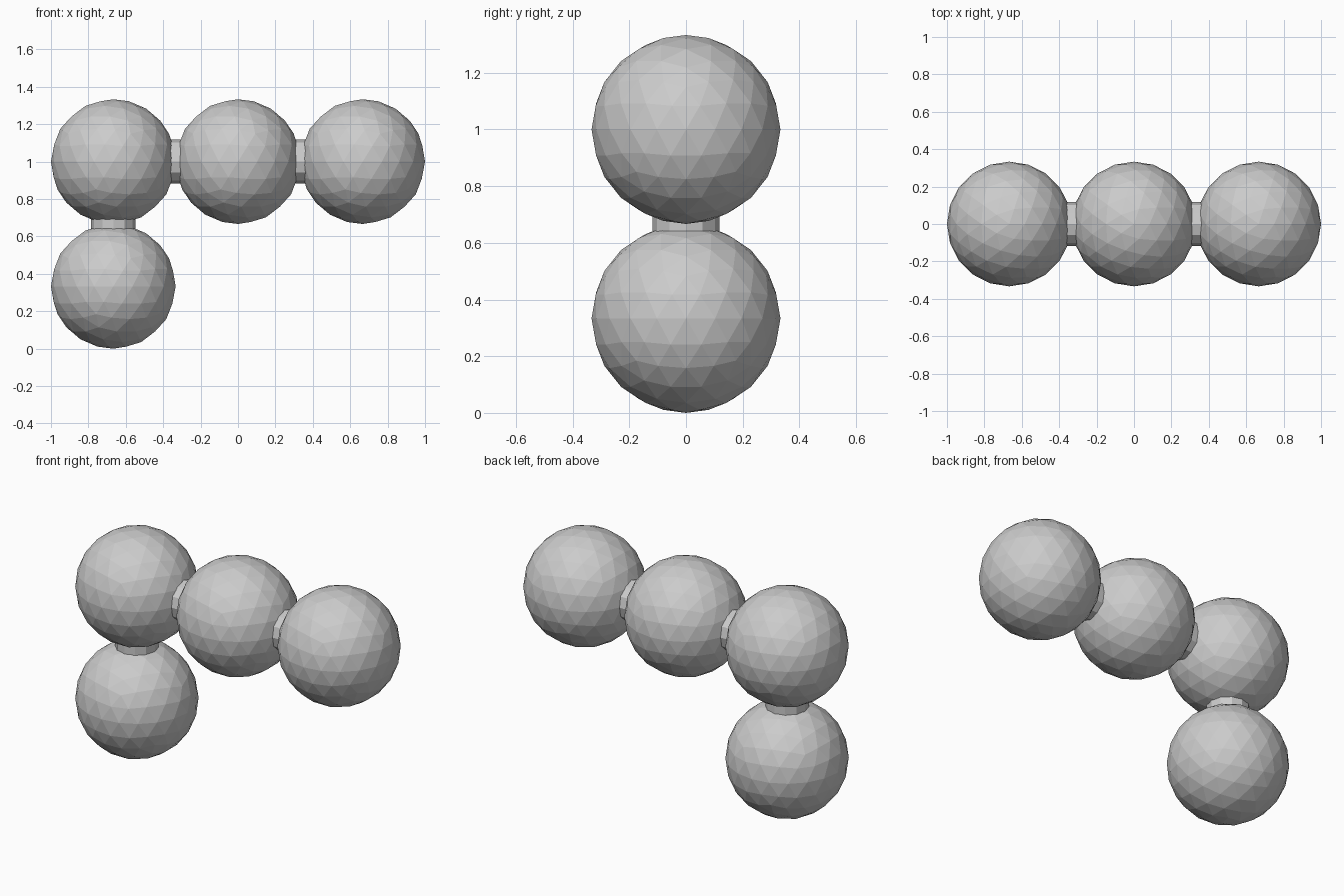
import bpy
from math import pi

if "Cube" in bpy.data.objects:
    bpy.data.objects.remove(bpy.data.objects["Cube"])

R = 1 / 3        # ball radius, also half the spacing
ROD = 0.118      # connector radius


def ball(name, x, z):
    bpy.ops.mesh.primitive_ico_sphere_add(subdivisions=3, radius=R, location=(x, 0, z))
    bpy.context.object.name = name


def rod(name, x, z, rot):
    bpy.ops.mesh.primitive_cylinder_add(vertices=12, radius=ROD, depth=2 * R,
                                        location=(x, 0, z), rotation=rot)
    bpy.context.object.name = name


# Balls: a row of three with one hanging below the left end
for name, x, z in (("left_ball", -2 * R, 3 * R), ("middle_ball", 0, 3 * R),
                   ("right_ball", 2 * R, 3 * R), ("lower_ball", -2 * R, R)):
    ball(name, x, z)

# Short connectors between neighbouring balls
rod("left_connector", -R, 3 * R, (0, pi / 2, 0))
rod("right_connector", R, 3 * R, (0, pi / 2, 0))
rod("lower_connector", -2 * R, 2 * R, (0, 0, 0))
